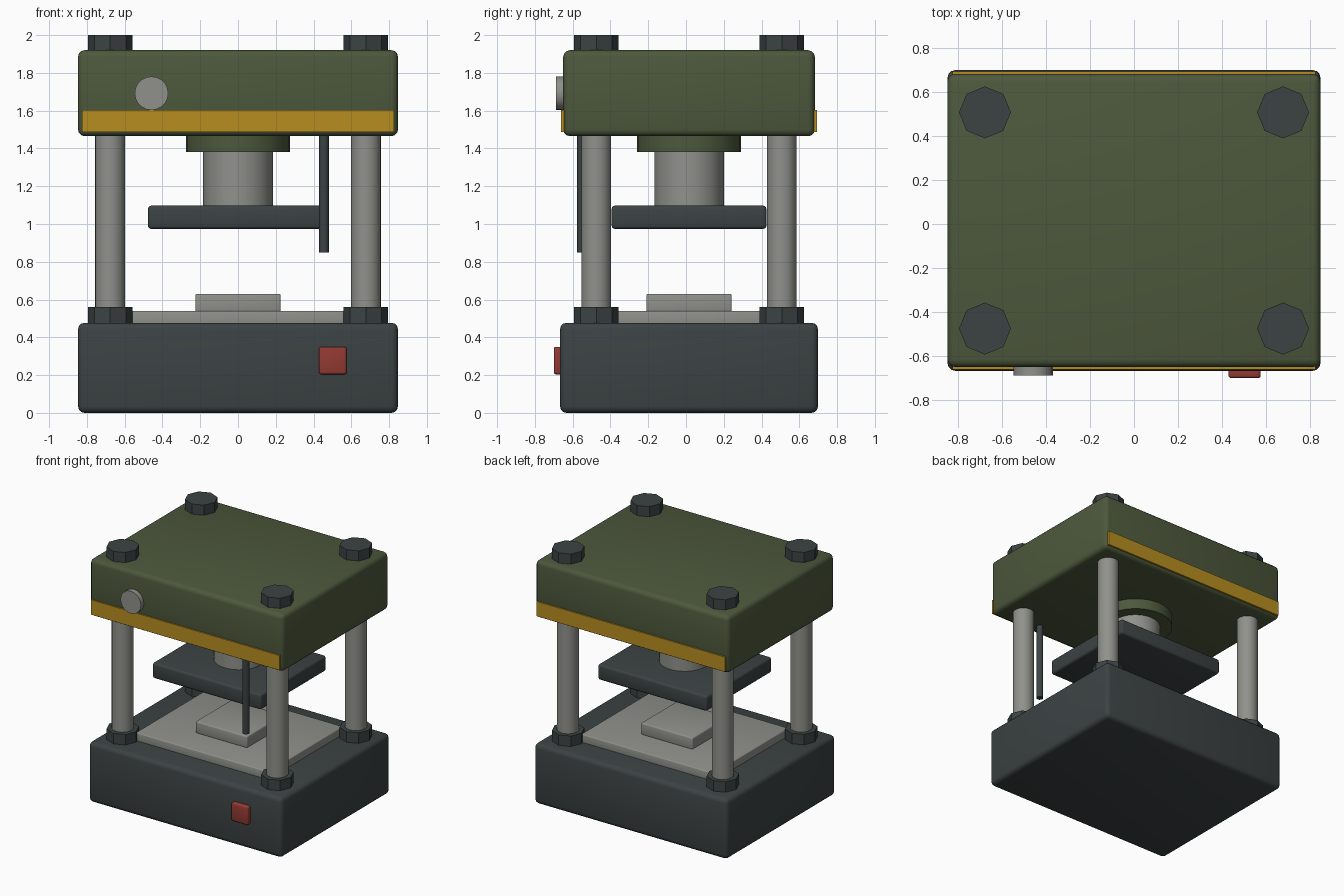
import bpy
import math

cube = bpy.data.objects.get("Cube")
if cube:
    bpy.data.objects.remove(cube, do_unlink=True)

CY = 0.016  # depth centre of the machine


def material(name, rgb):
    m = bpy.data.materials.new(name)
    m.use_nodes = True
    m.diffuse_color = (*rgb, 1)
    m.node_tree.nodes["Principled BSDF"].inputs["Base Color"].default_value = (*rgb, 1)
    return m


charcoal = material("charcoal", (0.045, 0.055, 0.057))
olive = material("olive green", (0.074, 0.098, 0.045))
amber = material("amber yellow", (0.47, 0.27, 0.015))
steel = material("steel grey", (0.28, 0.28, 0.26))
red = material("button red", (0.29, 0.042, 0.032))


def finish(name, mat, angle=35):
    obj = bpy.context.object
    obj.name = obj.data.name = name
    obj.data.materials.append(mat)
    bpy.ops.object.shade_smooth_by_angle(angle=math.radians(angle))
    return obj


def box(name, mat, center, size, bevel=0.0, segments=3):
    bpy.ops.mesh.primitive_cube_add(size=1, location=center)
    obj = bpy.context.object
    obj.scale = size
    bpy.ops.object.transform_apply(location=False, rotation=False, scale=True)
    if bevel:
        mod = obj.modifiers.new("rounded edges", "BEVEL")
        mod.width = bevel
        mod.segments = segments
        bpy.ops.object.modifier_apply(modifier=mod.name)
    return finish(name, mat)


def slab(name, mat, half_x, half_y, z0, z1, bevel):
    """Rounded block centred on the machine axis."""
    return box(name, mat, (0, CY, (z0 + z1) / 2), (2 * half_x, 2 * half_y, z1 - z0), bevel)


def post(name, mat, x, y, z0, z1, radius, sides=24):
    """Upright cylinder."""
    bpy.ops.mesh.primitive_cylinder_add(vertices=sides, radius=radius, depth=z1 - z0,
                                        location=(x, y, (z0 + z1) / 2))
    return finish(name, mat)


# Base, work table and workpiece
slab("base", charcoal, 0.847, 0.683, 0, 0.477, 0.035)
slab("bed_plate", steel, 0.58, 0.47, 0.46, 0.54, 0.008)
slab("workpiece", steel, 0.226, 0.226, 0.535, 0.63, 0.01)

# Head with raised warning bands front and back
slab("head", olive, 0.847, 0.666, 1.465, 1.92, 0.035)
for side, label in ((-1, "front"), (1, "back")):
    box(label + "_warning_band", amber, (0, CY + side * 0.667, 1.545), (1.65, 0.02, 0.117))

# Four guide columns, each with a collar and a cap nut
for sx, lr in ((-1, "right"), (1, "left")):
    for sy, fb in ((-1, "front"), (1, "back")):
        x, y = sx * 0.677, CY + sy * 0.491
        tag = fb + "_" + lr
        post(tag + "_column", steel, x, y, 0.47, 1.48, 0.079)
        post(tag + "_collar", charcoal, x, y, 0.46, 0.56, 0.118, 8)
        post(tag + "_cap_nut", charcoal, x, y, 1.9, 2.0, 0.118, 8)

# Ram assembly
post("ram_flange", olive, 0, CY, 1.38, 1.48, 0.275, 32)
post("ram", steel, 0, CY, 1.08, 1.4, 0.184, 32)
slab("press_platen", charcoal, 0.477, 0.41, 0.974, 1.097, 0.018)

# Hanging lever rod
post("lever_rod", charcoal, 0.455, -0.55, 0.85, 1.48, 0.026, 12)

# Gauge and push button on the front
bpy.ops.mesh.primitive_cylinder_add(vertices=20, radius=0.089, depth=0.06,
                                    location=(-0.458, -0.658, 1.692),
                                    rotation=(math.pi / 2, 0, 0))
finish("pressure_gauge", steel)
box("push_button", red, (0.502, -0.675, 0.277), (0.146, 0.05, 0.146), 0.012)
